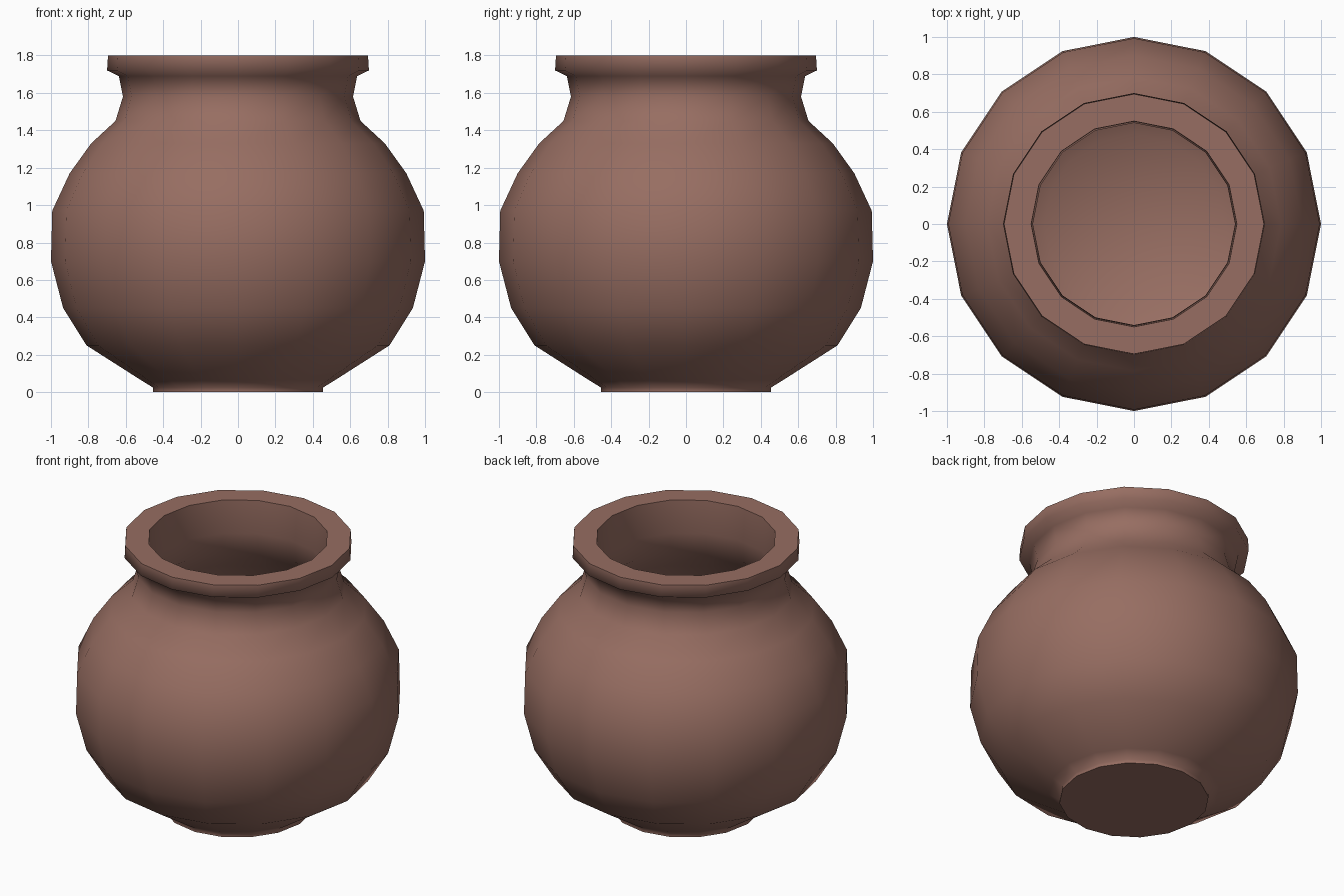
import bpy
import bmesh
import math

cube = bpy.data.objects.get("Cube")
if cube:
    bpy.data.objects.remove(cube, do_unlink=True)

SEGMENTS = 16

# Clay material
clay = bpy.data.materials.new("brown clay")
clay.use_nodes = True
colour = (0.31, 0.155, 0.122, 1)
clay.diffuse_color = colour
clay.node_tree.nodes["Principled BSDF"].inputs["Base Color"].default_value = colour

# Outer wall from foot to rim, as (radius, height)
outer = [(0, 0), (0.455, 0), (0.455, 0.025), (0.52, 0.065), (0.81, 0.25),
         (0.935, 0.45), (1, 0.7), (0.993, 0.97), (0.9, 1.17), (0.785, 1.33),
         (0.655, 1.45), (0.615, 1.58), (0.637, 1.69), (0.7, 1.72), (0.695, 1.8)]
# Inner wall from rim down to the floor of the hollow
inner = [(0.55, 1.8), (0.54, 1.58), (0.58, 1.42), (0.72, 1.28), (0.83, 1.13),
         (0.91, 0.95), (0.915, 0.71), (0.86, 0.49), (0.75, 0.31),
         (0.48, 0.14), (0, 0.09)]

# Revolve the profile into a pot
bm = bmesh.new()
verts = [bm.verts.new((r, 0, z)) for r, z in outer + inner]
edges = [bm.edges.new(pair) for pair in zip(verts, verts[1:])]
bmesh.ops.spin(bm, geom=verts + edges, cent=(0, 0, 0), axis=(0, 0, 1),
               angle=math.tau, steps=SEGMENTS, use_duplicate=False)
bmesh.ops.remove_doubles(bm, verts=bm.verts, dist=0.001)
bmesh.ops.recalc_face_normals(bm, faces=bm.faces)

# Smooth walls, with crisp edges round the flat rim and the foot
for face in bm.faces:
    face.smooth = True
for edge in bm.edges:
    flat = [abs(f.normal.z) > 0.999 for f in edge.link_faces]
    edge.smooth = all(flat) or not any(flat)

mesh = bpy.data.meshes.new("pot")
bm.to_mesh(mesh)
bm.free()
mesh.materials.append(clay)
pot = bpy.data.objects.new("pot", mesh)
bpy.context.collection.objects.link(pot)
